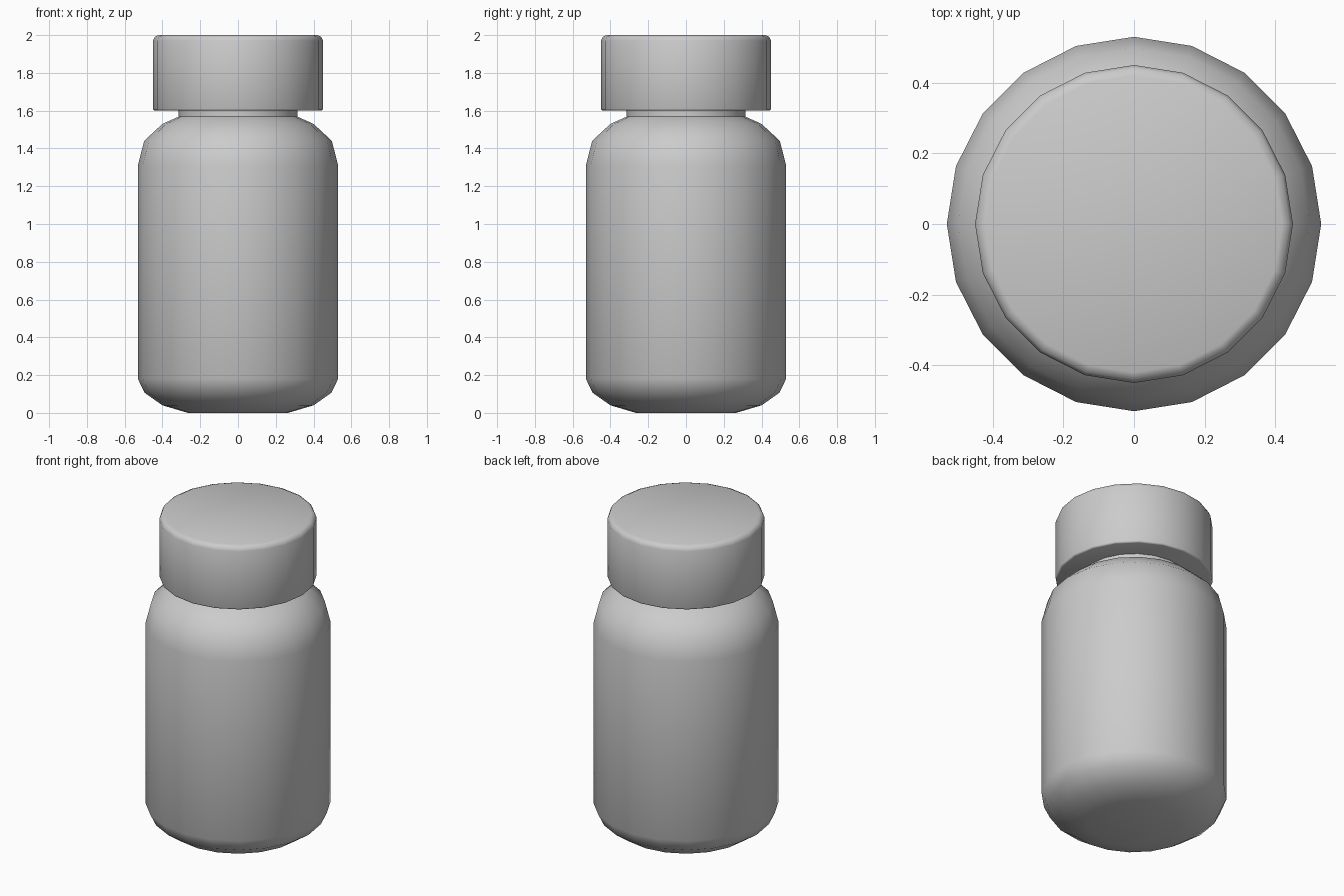
import bpy, bmesh, math

if "Cube" in bpy.data.objects:
    bpy.data.objects.remove(bpy.data.objects["Cube"])

SIDES = 20


def lathe(name, profile, angle):
    """Revolve (radius, z) points into a closed solid with 20 sides."""
    bm = bmesh.new()
    rings = []
    for r, z in profile:
        rings.append([bm.verts.new((r * math.cos(2 * math.pi * i / SIDES),
                                    r * math.sin(2 * math.pi * i / SIDES), z))
                      for i in range(SIDES)])
    for a, b in zip(rings, rings[1:]):
        for i in range(SIDES):
            j = (i + 1) % SIDES
            bm.faces.new((a[i], a[j], b[j], b[i]))
    bm.faces.new(rings[0][::-1])
    bm.faces.new(rings[-1])
    mesh = bpy.data.meshes.new(name)
    bm.to_mesh(mesh)
    bm.free()
    obj = bpy.data.objects.new(name, mesh)
    bpy.context.collection.objects.link(obj)
    bpy.ops.object.select_all(action='DESELECT')
    obj.select_set(True)
    bpy.context.view_layer.objects.active = obj
    bpy.ops.object.shade_smooth_by_angle(angle=math.radians(angle))
    return obj


# Bottle body with rounded base, shoulder and short neck
lathe("bottle_body", [(0.265, 0), (0.40, 0.04), (0.495, 0.107), (0.53, 0.18),
                      (0.53, 1.31), (0.497, 1.44), (0.40, 1.53),
                      (0.315, 1.568), (0.315, 1.62)], 40)

# Screw cap with softened rims
lathe("cap", [(0.44, 1.60), (0.447, 1.603), (0.45, 1.61), (0.45, 1.97),
              (0.441, 1.991), (0.42, 2.0)], 50)
